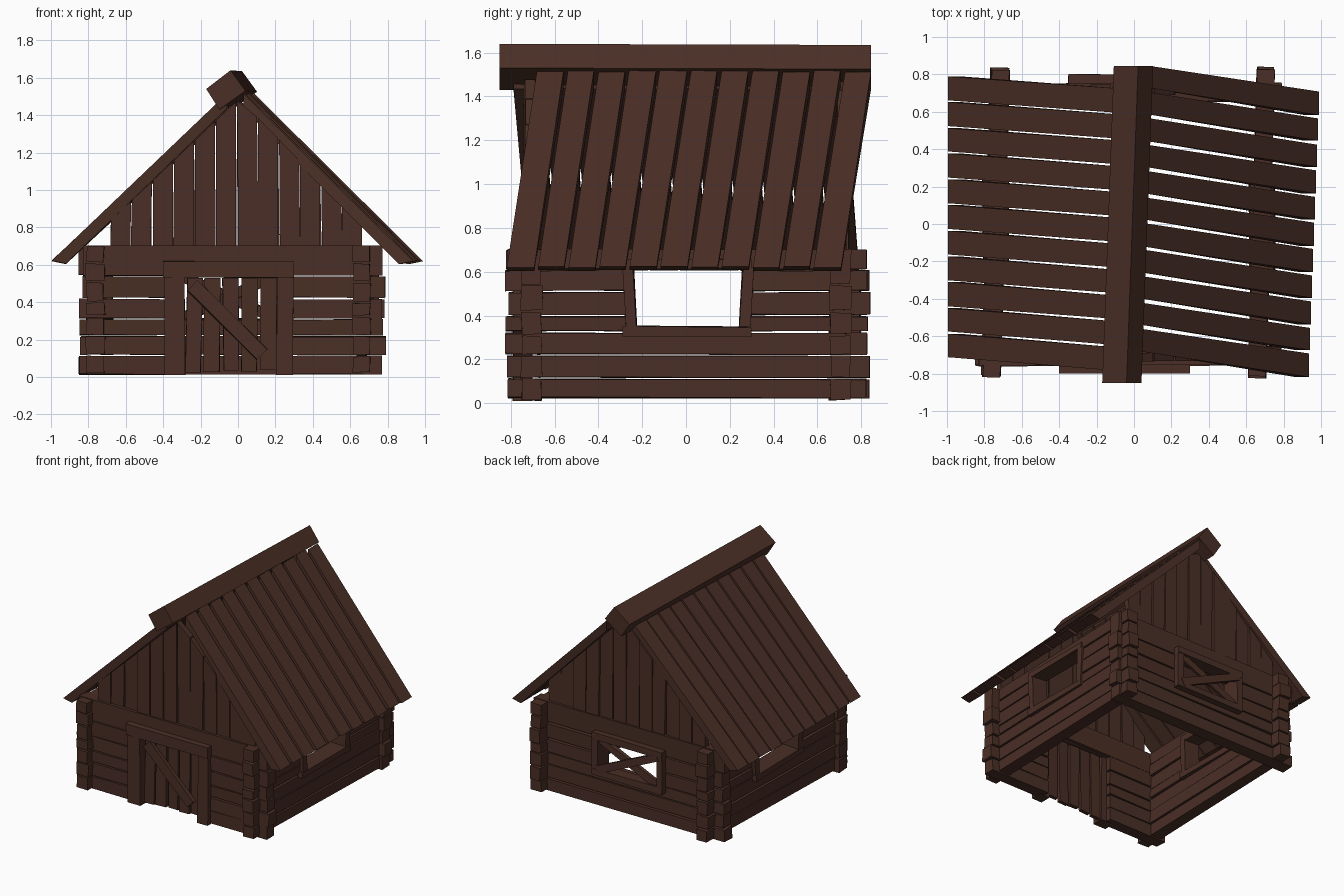
import bpy, bmesh, random
from mathutils import Vector as V

if "Cube" in bpy.data.objects:
    bpy.data.objects.remove(bpy.data.objects["Cube"])

random.seed(4)
wood = bpy.data.materials.new("dark brown wood")
wood.diffuse_color = (0.068, 0.028, 0.019, 1)
wood.use_nodes = True
wood.node_tree.nodes["Principled BSDF"].inputs["Base Color"].default_value = wood.diffuse_color


def j(a=0.006):
    return random.uniform(-a, a)


def build(name, lofts):
    """One object from (ring, ring) pairs, each pair skinned into a closed prism."""
    bm = bmesh.new()
    for ra, rb in lofts:
        a = [bm.verts.new(p) for p in ra]
        b = [bm.verts.new(p) for p in rb]
        n = len(a)
        bm.faces.new(a)
        bm.faces.new(b[::-1])
        for i in range(n):
            bm.faces.new((a[i], b[i], b[(i + 1) % n], a[(i + 1) % n]))
    bmesh.ops.recalc_face_normals(bm, faces=bm.faces)
    me = bpy.data.meshes.new(name)
    bm.to_mesh(me)
    bm.free()
    me.materials.append(wood)
    ob = bpy.data.objects.new(name, me)
    bpy.context.collection.objects.link(ob)
    return ob


def beam(p, q, up, w, h, wob=0.004):
    """Slightly wobbly box from p to q; h along up, w across."""
    p, q, up = V(p), V(q), V(up)
    side = (q - p).normalized().cross(up).normalized()
    rings = []
    for c in (p, q):
        rings.append([c + side * (sx * w / 2 + j(wob)) + up * (sz * h / 2 + j(wob))
                      for sx, sz in ((-1, -1), (1, -1), (1, 1), (-1, 1))])
    return rings


UP = (0, 0, 1)


def log_wall(name, a, b, edges, hole, rows):
    """Stack of logs between plan points a and b; the given rows are split round a hole."""
    a, b = V((*a, 0)), V((*b, 0))
    d = (b - a).normalized()
    out = []
    for i, (z0, z1) in enumerate(zip(edges, edges[1:])):
        zc, h = (z0 + z1) / 2, z1 - z0 - 0.009
        p = a + d * j(0.012) + V((0, 0, zc))
        q = b + d * j(0.012) + V((0, 0, zc))
        w = 0.095 + j(0.008)
        if i in rows:
            k = 0 if abs(d.x) > abs(d.y) else 1
            at = lambda t: p + (q - p) * ((t - p[k]) / (q[k] - p[k]))
            out += [beam(p, at(hole[0]), UP, w, h), beam(at(hole[1]), q, UP, w, h)]
        else:
            out.append(beam(p, q, UP, w, h))
    build(name, out)


# log walls
cross = [0.01, 0.115, 0.22, 0.31, 0.42, 0.54, 0.705]
along = [0.02, 0.115, 0.22, 0.325, 0.40, 0.51, 0.61, 0.705]
log_wall("front_log_wall", (-0.84, -0.71), (0.78, -0.705), cross, (-0.33, 0.25), range(0, 5))
log_wall("back_log_wall", (-0.84, 0.70), (0.78, 0.705), cross, (-0.30, 0.20), (3, 4))
log_wall("left_log_wall", (-0.765, -0.82), (-0.715, 0.83), along, (-0.26, 0.28), (3, 4, 5))
log_wall("right_log_wall", (0.66, -0.82), (0.705, 0.83), along, (-0.26, 0.28), (3, 4, 5))

# door frame
build("door_frame", [
    beam((-0.335, -0.745, 0.01), (-0.34, -0.745, 0.54), (1, 0, 0), 0.09, 0.11),
    beam((0.25, -0.745, 0.01), (0.255, -0.745, 0.54), (1, 0, 0), 0.09, 0.09),
    beam((-0.40, -0.75, 0.575), (0.30, -0.75, 0.575), UP, 0.10, 0.09)])
# door boards and brace
boards = []
for i in range(5):
    x = -0.235 + i * 0.098
    boards.append(beam((x + j(), -0.725, 0.03 + j(0.01)), (x + j(), -0.725, 0.53), (1, 0, 0), 0.03, 0.086))
build("door_boards", boards)
build("door_brace", [beam((-0.245, -0.755, 0.49), (0.13, -0.755, 0.12),
                          V((0.7, 0, 0.71)).normalized(), 0.03, 0.075)])

# side window frames
for name, x in (("left_window_frame", -0.74), ("right_window_frame", 0.685)):
    build(name, [
        beam((x, -0.25, 0.35), (x, -0.265, 0.62), (0, 1, 0), 0.13, 0.05),
        beam((x, 0.27, 0.35), (x, 0.285, 0.62), (0, 1, 0), 0.13, 0.055),
        beam((x, -0.29, 0.33), (x, 0.30, 0.325), UP, 0.14, 0.045),
        beam((x, -0.29, 0.635), (x, 0.30, 0.635), UP, 0.13, 0.045)])

# back window frame with crossed boards
build("back_window_frame", [
    beam((-0.325, 0.75, 0.27), (-0.325, 0.75, 0.58), (1, 0, 0), 0.09, 0.05),
    beam((0.225, 0.75, 0.27), (0.225, 0.75, 0.58), (1, 0, 0), 0.09, 0.05),
    beam((-0.35, 0.75, 0.29), (0.25, 0.75, 0.29), UP, 0.095, 0.05),
    beam((-0.35, 0.75, 0.565), (0.25, 0.75, 0.565), UP, 0.095, 0.05)])
build("back_window_cross", [
    beam((-0.31, 0.765, 0.31), (0.21, 0.765, 0.545), V((-0.41, 0, 0.91)), 0.025, 0.055),
    beam((-0.31, 0.785, 0.545), (0.21, 0.785, 0.31), V((0.41, 0, 0.91)), 0.025, 0.055)])


# gable boards, tops cut to the roof slope
def roof_under(x, s):
    return min(0.61 + 0.948 * (x + 0.92), 0.61 + 1.03 * (0.86 + s - x))


for name, y, s in (("front_gable_boards", -0.715, 0), ("back_gable_boards", 0.715, 0.04)):
    out = []
    for i in range(12):
        x0 = -0.68 + i * 0.1125
        x1 = x0 + 0.107
        yy = y + j(0.01)
        t = j(0.01)
        prof = [(x0 + t, 0.66), (x1 + t, 0.66), (x1, roof_under(x1, s)), (x0, roof_under(x0, s))]
        out.append(([(px, yy - 0.022, pz) for px, pz in prof],
                    [(px, yy + 0.022, pz) for px, pz in prof]))
    build(name, out)

# roof boards: eave and ridge lines run at different angles, so the boards lie askew
def roof(name, eave, ridge, sgn, w):
    out = []
    for i in range(11):
        t = i / 10
        (ex, ey), (rx, ry) = [tuple(p + (q - p) * t for p, q in zip(*line)) for line in (eave, ridge)]
        dz = j(0.004)
        we, wr = w + j(0.004), w + j(0.004)
        pts = [(ex, 0.622, ey, we), (ex - sgn * 0.075, 0.606, ey, we),
               (rx, 1.435, ry, wr), (rx, 1.515, ry, wr)]
        out.append([[(x, y + k * ww / 2, z + dz) for x, z, y, ww in pts] for k in (-1, 1)])
    build(name, out)


roof("left_roof_boards", ((-0.995, -0.65), (-0.995, 0.725)), ((-0.06, -0.725), (-0.02, 0.655)), -1, 0.127)
roof("right_roof_boards", ((0.935, -0.755), (0.99, 0.645)), ((0.03, -0.62), (0.09, 0.785)), 1, 0.122)

# ridge beam, turned on edge
diamond = [(-0.17, 1.54), (-0.04, 1.64), (0.04, 1.53), (-0.10, 1.43)]
build("ridge_beam", [([(x, -0.85, z) for x, z in diamond],
                      [(x + 0.062, 0.845, z - 0.005) for x, z in diamond])])
